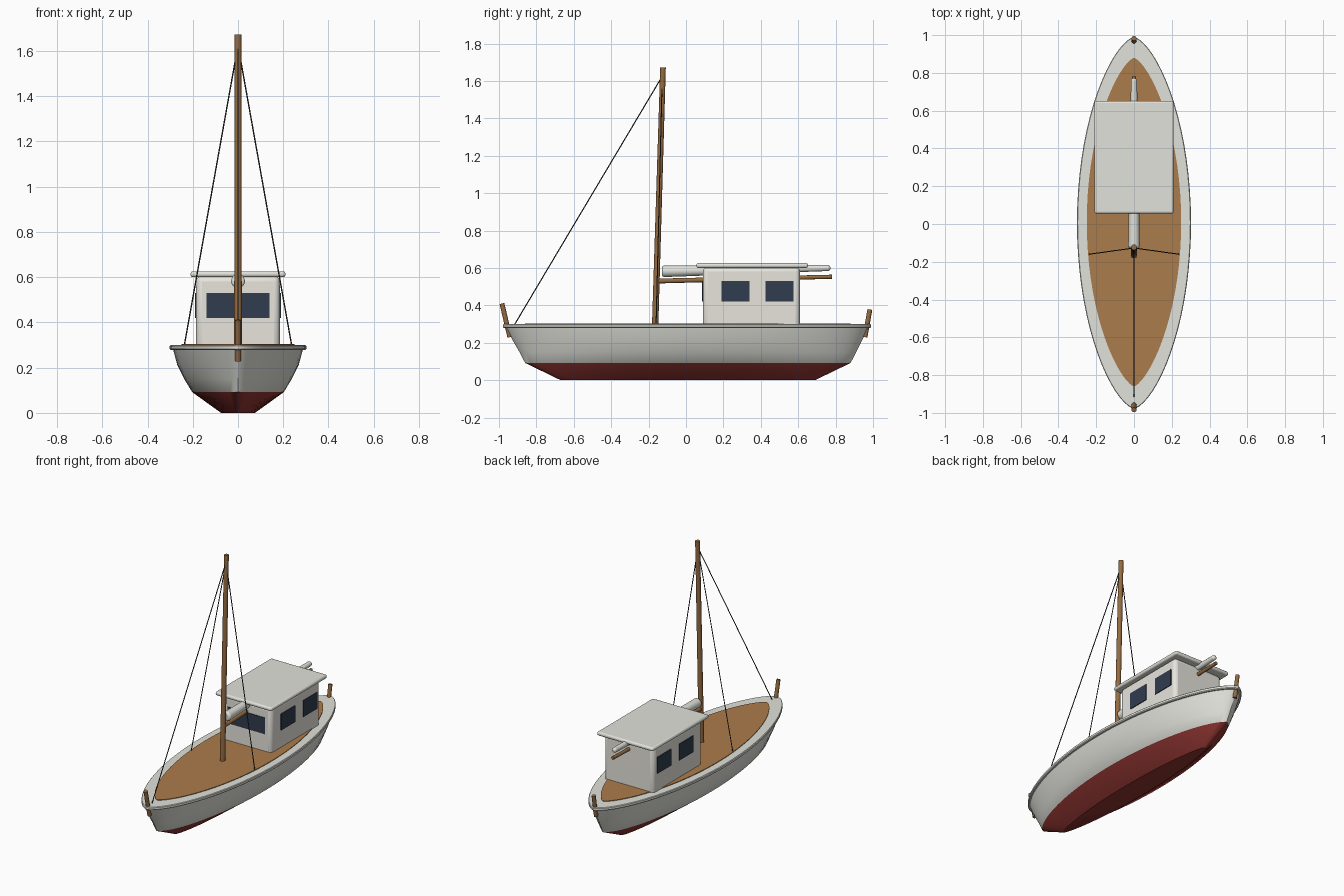
import bpy, math
from mathutils import Vector

if "Cube" in bpy.data.objects:
    bpy.data.objects.remove(bpy.data.objects["Cube"])


def material(name, colour):
    m = bpy.data.materials.new(name)
    m.use_nodes = True
    m.diffuse_color = (*colour, 1)
    m.node_tree.nodes["Principled BSDF"].inputs["Base Color"].default_value = (*colour, 1)
    return m


WHITE = material("hull white", (0.76, 0.76, 0.71))
CREAM = material("cabin cream", (0.8, 0.78, 0.72))
RED = material("bottom red", (0.27, 0.035, 0.03))
DECK = material("deck wood", (0.41, 0.2, 0.07))
WOOD = material("spar wood", (0.3, 0.15, 0.055))
GLASS = material("window glass", (0.03, 0.045, 0.075))
ROPE = material("rigging dark", (0.04, 0.04, 0.035))


def finish(obj, angle=30):
    bpy.ops.object.select_all(action='DESELECT')
    obj.select_set(True)
    bpy.context.view_layer.objects.active = obj
    bpy.ops.object.shade_smooth_by_angle(angle=math.radians(angle))


def bevel(obj, width, segments=3):
    mod = obj.modifiers.new("round", 'BEVEL')
    mod.width, mod.segments = width, segments


def loft(name, sections, mats, power=1.3, count=72):
    """Stack pointed oval rings; each section is (z, half width, bow y, stern y)."""
    verts, faces = [], []
    for z, w, bow, stern in sections:
        for i in range(count):
            a = 2 * math.pi * i / count
            s = math.sin(a)
            x = math.copysign(w * abs(s) ** power, s)
            y = (bow + stern) / 2 - (stern - bow) / 2 * math.cos(a)
            verts.append((x, y, z))
    for r in range(len(sections) - 1):
        for i in range(count):
            j = (i + 1) % count
            a, b = r * count, (r + 1) * count
            faces.append((a + i, a + j, b + j, b + i))
    faces.append(tuple(reversed(range(count))))
    faces.append(tuple(range(len(verts) - count, len(verts))))
    mesh = bpy.data.meshes.new(name)
    mesh.from_pydata(verts, [], faces)
    for m in mats:
        mesh.materials.append(m)
    obj = bpy.data.objects.new(name, mesh)
    bpy.context.collection.objects.link(obj)
    finish(obj)
    return obj


def box(name, lo, hi, mat, round_width=0):
    lo, hi = Vector(lo), Vector(hi)
    bpy.ops.mesh.primitive_cube_add(size=1, location=(lo + hi) / 2)
    obj = bpy.context.object
    obj.name = name
    obj.scale = hi - lo
    bpy.ops.object.transform_apply(location=False, rotation=False, scale=True)
    obj.data.materials.append(mat)
    if round_width:
        bevel(obj, round_width)
        finish(obj)
    return obj


def rod(name, start, end, r1, r2, mat, sides=16):
    start, end = Vector(start), Vector(end)
    d = end - start
    bpy.ops.mesh.primitive_cone_add(vertices=sides, radius1=r1, radius2=r2,
                                    depth=d.length, location=(start + end) / 2)
    obj = bpy.context.object
    obj.name = name
    obj.rotation_euler = d.to_track_quat('Z', 'Y').to_euler()
    obj.data.materials.append(mat)
    finish(obj, 40)
    return obj


# Hull, with the bottom painted below the waterline
hull = loft("hull", [(0, 0.075, -0.67, 0.69), (0.092, 0.203, -0.86, 0.88),
                     (0.15, 0.238, -0.89, 0.91), (0.21, 0.268, -0.925, 0.94),
                     (0.285, 0.288, -0.965, 0.975)], [WHITE, RED])
for p in hull.data.polygons:
    p.material_index = 1 if p.center.z < 0.09 else 0

# Rail and deck
loft("rail", [(0.278, 0.297, -0.972, 0.985), (0.283, 0.302, -0.978, 0.99),
              (0.296, 0.302, -0.978, 0.99), (0.3, 0.298, -0.974, 0.986)], [WHITE])
loft("deck", [(0.29, 0.25, -0.86, 0.88), (0.304, 0.25, -0.86, 0.88)], [DECK], 1.4)

# Cabin, roof and windows
box("cabin", (-0.185, 0.09, 0.26), (0.185, 0.61, 0.605), CREAM, 0.025)
box("cabin_roof", (-0.21, 0.055, 0.6), (0.21, 0.652, 0.626), WHITE, 0.011)
box("front_window", (-0.14, 0.086, 0.42), (0.14, 0.094, 0.53), GLASS)
for side, s in (("left", 1), ("right", -1)):
    for part, y in (("fore", 0.19), ("aft", 0.425)):
        box(f"{side}_{part}_window", (s * 0.186 - 0.004, y, 0.42),
            (s * 0.186 + 0.004, y + 0.15, 0.53), GLASS)

# Mast, boom and furled sail
rod("mast", (0, -0.165, 0.29), (0, -0.123, 1.672), 0.017, 0.015, WOOD)
rod("boom", (0, -0.155, 0.53), (0, 0.78, 0.553), 0.013, 0.011, WOOD)
sail = rod("furled_sail", (0, -0.128, 0.582), (0, 0.772, 0.6), 0.031, 0.016, WHITE, 20)
bevel(sail, 0.012)

# Bow and stern posts
rod("bow_post", (0, -0.942, 0.23), (0, -0.984, 0.41), 0.013, 0.013, WOOD)
rod("stern_post", (0, 0.957, 0.23), (0, 0.983, 0.378), 0.013, 0.013, WOOD)

# Stays from the masthead
for name, foot in (("forestay", (0, -0.915, 0.3)), ("left_shroud", (0.237, -0.16, 0.3)),
                   ("right_shroud", (-0.237, -0.16, 0.3))):
    rod(name, (0, -0.127, 1.625), foot, 0.003, 0.003, ROPE, 6)
